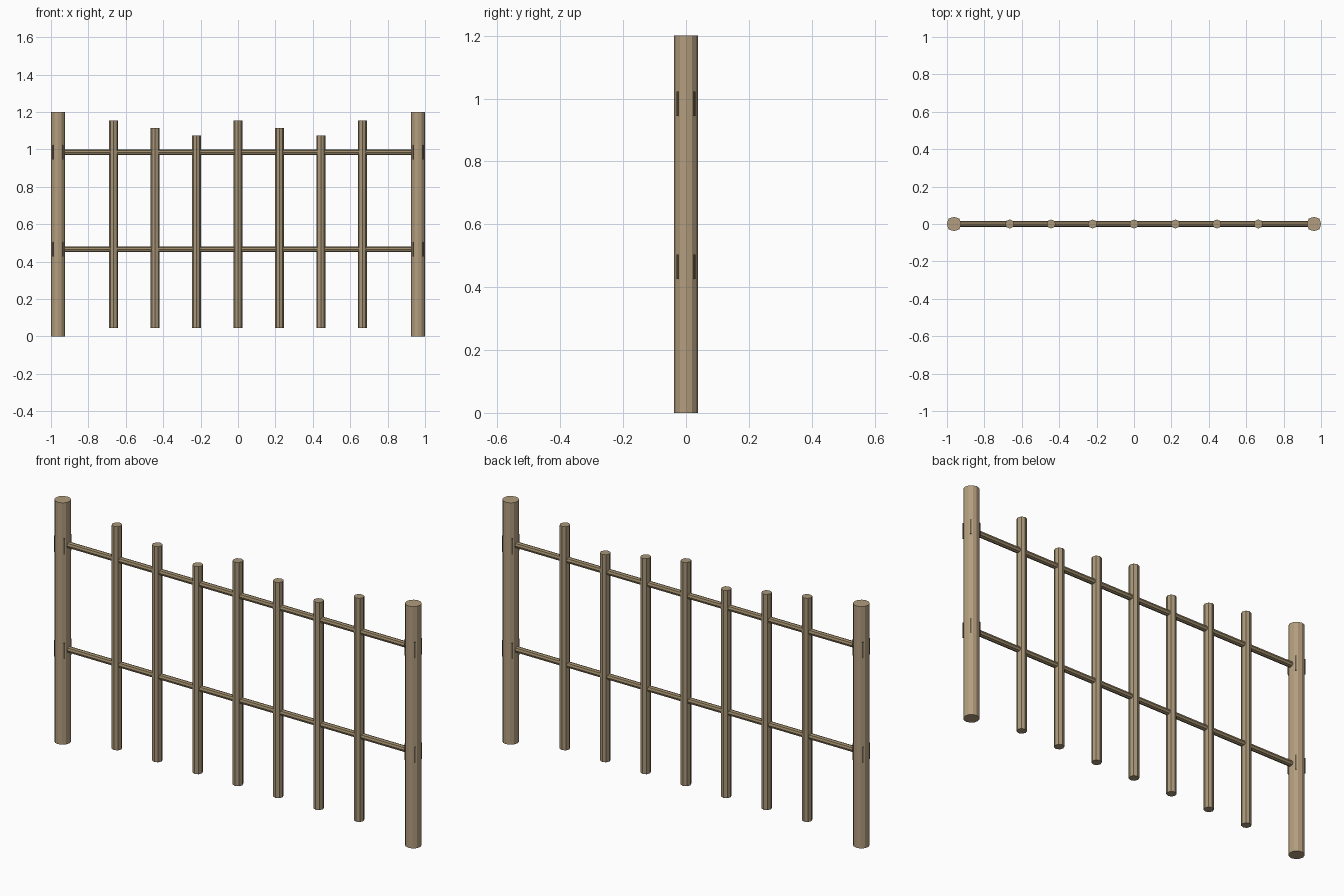
import bpy
from math import radians

if "Cube" in bpy.data.objects:
    bpy.data.objects.remove(bpy.data.objects["Cube"])


def material(name, rgb):
    m = bpy.data.materials.new(name)
    m.diffuse_color = (*rgb, 1)
    m.use_nodes = True
    m.node_tree.nodes["Principled BSDF"].inputs["Base Color"].default_value = m.diffuse_color
    return m


post_wood = material("post_wood", (0.45, 0.34, 0.21))
picket_wood = material("picket_wood", (0.40, 0.31, 0.19))
rail_wood = material("rail_wood", (0.33, 0.25, 0.14))
rope = material("dark_lashing", (0.12, 0.09, 0.06))


def pole(name, radius, length, loc, sides, mat, rot=(0, 0, 0)):
    bpy.ops.mesh.primitive_cylinder_add(vertices=sides, radius=radius, depth=length,
                                        location=loc, rotation=rot)
    ob = bpy.context.object
    ob.name = name
    ob.data.materials.append(mat)


def lashing(name, loc, angle):
    bpy.ops.mesh.primitive_cube_add(size=1, location=loc, rotation=(0, 0, radians(angle)))
    ob = bpy.context.object
    ob.name = name
    ob.scale = (0.08, 0.007, 0.078)
    ob.data.materials.append(rope)


RAILS = {"lower": 0.465, "upper": 0.984}

# End posts with crossed lashings at each rail
for side, x in (("left", -0.9625), ("right", 0.9625)):
    pole(f"{side}_post", 0.0375, 1.2, (x, 0, 0.6), 12, post_wood)
    for level, z in RAILS.items():
        for angle in (45, -45):
            lashing(f"{side}_{level}_lashing", (x, 0, z), angle)

# Horizontal rails
for level, z in RAILS.items():
    pole(f"{level}_rail", 0.015, 1.91, (0, 0, z), 8, rail_wood, (0, radians(90), 0))

# Pickets with a repeating three-step height
for i in range(7):
    bottom, top = 0.045, 1.155 - 0.04 * (i % 3)
    pole(f"picket_{i + 1}", 0.024, top - bottom,
         ((i - 3) * 0.2215, 0, (top + bottom) / 2), 8, picket_wood)
